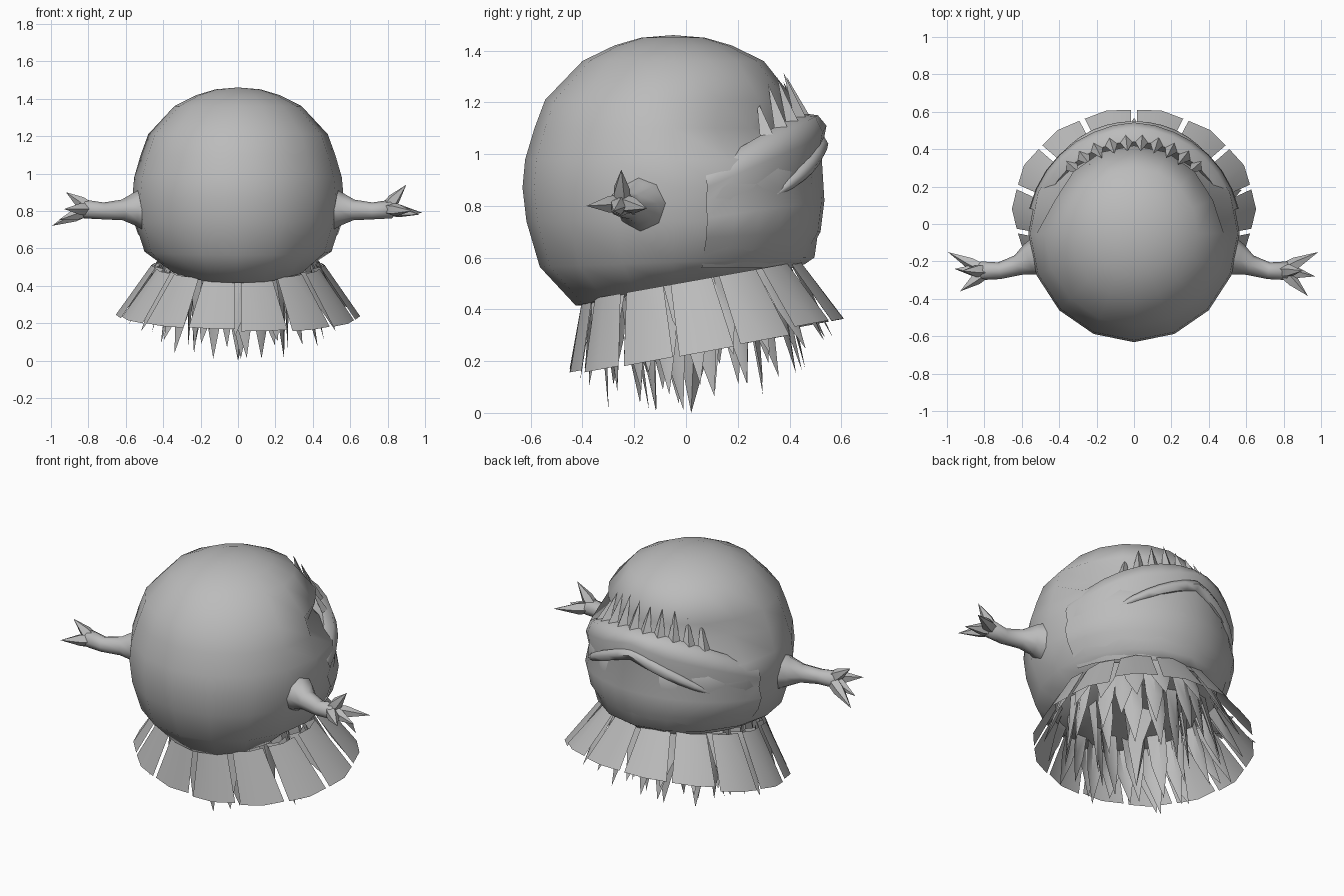
import bpy, bmesh, math, random
from mathutils import Vector

if "Cube" in bpy.data.objects:
    bpy.data.objects.remove(bpy.data.objects["Cube"])

random.seed(4)
grey = bpy.data.materials.new("grey")
grey.diffuse_color = (0.5, 0.5, 0.5, 1)
grey.use_nodes = True
grey.node_tree.nodes["Principled BSDF"].inputs["Base Color"].default_value = grey.diffuse_color
TAU = 2 * math.pi


def make(name, verts, faces, angle=60, recalc=True):
    me = bpy.data.meshes.new(name)
    me.from_pydata(verts, [], faces)
    bm = bmesh.new()
    bm.from_mesh(me)
    bmesh.ops.remove_doubles(bm, verts=bm.verts, dist=0.0005)
    if recalc:
        bmesh.ops.recalc_face_normals(bm, faces=bm.faces)
    bm.to_mesh(me)
    bm.free()
    me.materials.append(grey)
    ob = bpy.data.objects.new(name, me)
    bpy.context.collection.objects.link(ob)
    bpy.ops.object.select_all(action='DESELECT')
    ob.select_set(True)
    bpy.context.view_layer.objects.active = ob
    bpy.ops.object.shade_smooth_by_angle(angle=math.radians(angle))
    return ob


def grid_faces(rows, cols, closed):
    n = cols if closed else cols - 1
    return [(i * cols + j, i * cols + (j + 1) % cols,
             (i + 1) * cols + (j + 1) % cols, (i + 1) * cols + j)
            for i in range(rows - 1) for j in range(n)]


def tube(name, path, radii, sides=6):
    pts = [Vector(p) for p in path]
    verts = []
    for i, p in enumerate(pts):
        d = pts[min(i + 1, len(pts) - 1)] - pts[max(i - 1, 0)]
        q = d.to_track_quat('Z', 'Y')
        for k in range(sides):
            a = TAU * k / sides
            verts.append(p + q @ Vector((math.cos(a), math.sin(a), 0)) * radii[i])
    return make(name, verts, grid_faces(len(pts), sides, True))


# Ball body: lathed profile, raised at the back underside, dented at the mouth
profile = [(0, 1.46), (.12, 1.45), (.22, 1.42), (.34, 1.36), (.48, 1.21), (.52, 1.1),
           (.555, .98), (.565, .87), (.55, .74), (.5, .57), (.365, .42), (.18, .385), (0, .4)]
SEG = 16
verts = []
for r, z in profile:
    for k in range(SEG):
        a = TAU * k / SEG
        rr = r
        if math.cos(a) < -0.35:
            rr *= {1.1: .8, 1.21: .95}.get(z, 1)
        x, y, zz = rr * math.sin(a), -.05 - rr * 1.03 * math.cos(a), z
        if z < .6:
            w = min(1, (.6 - z) / .18)
            zz += w * .17 * (y + .4) / .8
            y += w * .13 * max(0, y) / .32
        verts.append((x, y, zz))
make("body", verts, grid_faces(len(profile), SEG, True), 70)

# Lower jaw: shell around the back with a thick rim
rows = [(.47, .44, 1.08, 1), (.50, .49, 1.16, 1), (.545, .56, 1.15, 1), (.57, .585, 1.07, .9),
        (.555, .565, .97, .7), (.575, .585, .82, .3), (.55, .57, .7, .1), (.46, .49, .56, 0)]
COLS = 15
verts = []
for i, (rx, ry, z, drop) in enumerate(rows):
    for j in range(COLS):
        a = math.radians(-77 + 154 * j / (COLS - 1))
        fall = .22 * drop * (1 - math.cos(a)) / (1 - math.cos(math.radians(77)))
        bump = .04 * math.exp(-(a / .22) ** 2) if i in (3, 4) else 0
        verts.append((rx * math.sin(a), -.05 + (ry + bump * .2) * math.cos(a), z - fall + bump))
make("lower_jaw", verts, grid_faces(len(rows), COLS, False), 60)

# Drooping lip fold across the jaw
path, radii = [], []
for j in range(15):
    t = -1 + j / 7
    a = t * math.radians(52)
    path.append((.555 * math.sin(a), -.05 + .565 * math.cos(a), 1.04 - .23 * abs(t) ** 1.2))
    radii.append(.035 * (1 - abs(t) ** 3))
tube("lip_fold", path, radii, 6)

# Pointed teeth rising from the jaw rim
verts, faces = [], []
for j in range(10):
    a = math.radians(-43 + 86 * j / 9)
    h = math.radians(4.6)
    drop = .28 * (1 - math.cos(a))
    rise = .17 + random.uniform(-.03, .02)
    n = len(verts)
    for b, rx, ry, z in ((a - h, .5, .5, 1.13), (a + h, .5, .5, 1.13),
                         (a, .54, .535, 1.14), (a, .425, .44, 1.14 + rise)):
        verts.append((rx * math.sin(b), -.05 + ry * math.cos(b), z - drop))
    faces += [(n, n + 2, n + 3), (n + 2, n + 1, n + 3), (n + 1, n, n + 3), (n, n + 1, n + 2)]
make("teeth", verts, faces, 30)

# Arms with three pointed fingers
for side, s, tips in (("right", 1, ((.90, -.25, .94), (.93, -.385, .80), (.985, -.15, .79), (.97, -.28, .78))),
                      ("left", -1, ((.92, -.25, .90), (.93, -.36, .81), (.995, -.15, .72), (.96, -.24, .75)))):
    tube(side + "_arm",
         [(s * x, y, z) for x, y, z in ((.49, -.17, .81), (.56, -.19, .81), (.62, -.22, .805),
                                        (.72, -.25, .80), (.82, -.25, .81), (.86, -.25, .81))],
         (.12, .085, .055, .045, .05, 0), 8)
    for k, tip in enumerate(tips):
        t = Vector((s * tip[0], tip[1], tip[2]))
        base = Vector((s * .79, -.25, .81))
        tube(f"{side}_finger_{k + 1}", [base, base.lerp(t, .4), t], (.035, .034, 0), 5)


# Skirt rings: angle runs from the front, both rings rise towards the back
def waist(a, f=1.0):
    y = .02 - .42 * f * math.cos(a)
    return Vector((.45 * f * math.sin(a), y, .435 + .15 * (y + .4) / .84))


def hem(a, f=1.0):
    y = .08 - .53 * f * math.cos(a)
    return Vector((.64 * f * math.sin(a), y, .155 + .2 * (y + .45) / 1.08))


# Outer skirt: wide folded cloth panels
verts, faces = [], []
N = 14
for k in range(N):
    a = TAU * (k + .5) / N
    n = len(verts)
    wt, wb = .19, .2
    lift = Vector((0, 0, random.uniform(-.02, .02)))
    verts += [waist(a - wt), waist(a, 1.03), waist(a + wt),
              hem(a - wb) + lift, hem(a, 1.02) + lift, hem(a + wb) + lift]
    faces += [(n, n + 1, n + 4, n + 3), (n + 1, n + 2, n + 5, n + 4)]
make("skirt_panels", verts, faces, 60)


# Inner skirt: layers of long pointed strips
def strips(name, count, f_top, f_tip, z_drop, half):
    verts, faces = [], []
    for k in range(count):
        a = TAU * (k + random.uniform(-.15, .15)) / count
        tip = hem(a + random.uniform(-.08, .08), f_tip)
        tip.z = max(.01, tip.z - z_drop + random.uniform(-.04, .04))
        l, r = waist(a - half, f_top), waist(a + half, f_top)
        ridge = waist(a, f_top + .06)
        ml, mr = l.lerp(tip, .5), r.lerp(tip, .5)
        out = (ml - mr) * .35
        n = len(verts)
        verts += [l, ridge, r, ml + out, ridge.lerp(tip, .5), mr - out, tip]
        faces += [(n, n + 1, n + 4, n + 3), (n + 1, n + 2, n + 5, n + 4),
                  (n + 3, n + 4, n + 6), (n + 4, n + 5, n + 6)]
    make(name, verts, faces, 40)


strips("skirt_strips_outer", 18, .92, .92, .04, .15)
strips("skirt_strips_middle", 16, .8, .72, .13, .16)
strips("skirt_strips_inner", 11, .55, .42, .2, .24)
tube("skirt_centre_strip", [(0, .05, .45), (.01, .03, .25), (.0, .02, 0)], (.09, .06, 0), 4)
